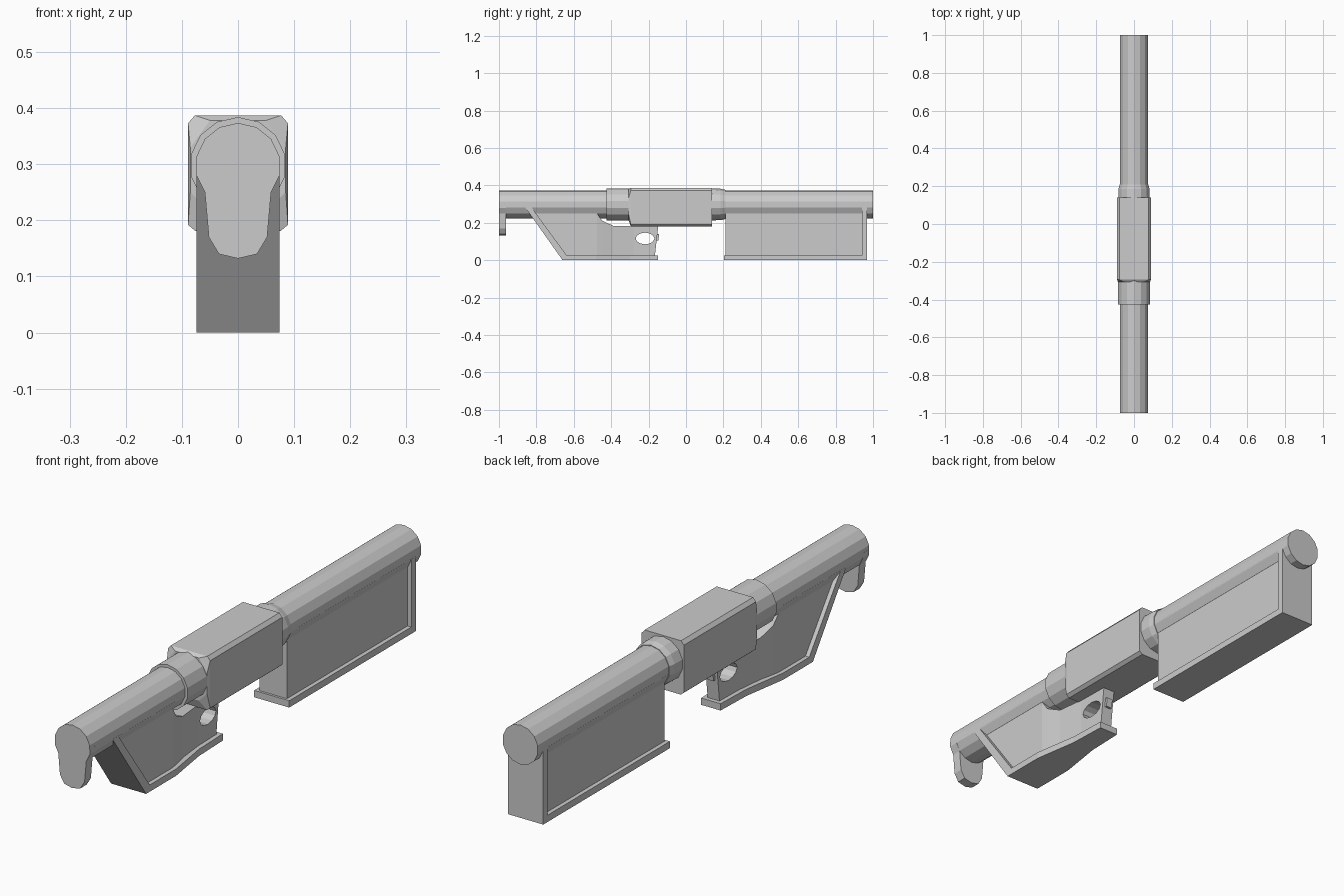
import bpy, bmesh, math

if "Cube" in bpy.data.objects:
    bpy.data.objects.remove(bpy.data.objects["Cube"])


def loft(name, sections):
    """Skin a list of equal-length closed sections and cap both ends."""
    bm = bmesh.new()
    rings = [[bm.verts.new(p) for p in s] for s in sections]
    n = len(rings[0])
    for a, b in zip(rings, rings[1:]):
        for i in range(n):
            j = (i + 1) % n
            bm.faces.new((a[i], a[j], b[j], b[i]))
    bm.faces.new(rings[0])
    bm.faces.new(rings[-1])
    bmesh.ops.recalc_face_normals(bm, faces=bm.faces)
    me = bpy.data.meshes.new(name)
    bm.to_mesh(me)
    bm.free()
    ob = bpy.data.objects.new(name, me)
    bpy.context.collection.objects.link(ob)
    return ob


def ring(y, r, n=14, z=0.298):
    return [(r * math.cos(math.pi * (2 * i + 1) / n), y,
             z + r * math.sin(math.pi * (2 * i + 1) / n)) for i in range(n)]


def extrude_x(name, profile, w):
    return loft(name, [[(x, y, z) for y, z in profile] for x in (-w, w)])


def mirrored(y, half):
    """Front section at y from its right-hand half, bottom to top."""
    return [(x, y, z) for x, z in half] + [(-x, y, z) for x, z in reversed(half)]


def column(low, mid, top):
    """Six-point upright section from three (half width, y, z) levels."""
    right = [low, mid, top]
    return right + [(-x, y, z) for x, y, z in reversed(right)]


# Long tube and the two collars
loft("main_tube", [ring(-1, 0.0755), ring(1, 0.0755)])
loft("rear_collar", [ring(-0.425, 0.086), ring(-0.28, 0.086)])
loft("front_collar", [ring(0.13, 0.085), ring(0.185, 0.084), ring(0.21, 0.078)])

# Central housing with chamfered corners and a tapered rear edge
box = [(0.076, 0.181), (0.089, 0.192), (0.089, 0.373), (0.077, 0.387)]
rear = [(0.05, 0.215), (0.085, 0.25), (0.085, 0.33), (0.05, 0.378)]
loft("central_housing", [mirrored(-0.308, rear), mirrored(-0.295, box), mirrored(0.14, box)])

# Hanging tab at the rear end
tab = [(0.034, 0.14), (0.052, 0.17), (0.059, 0.25), (0.074, 0.28), (0.074, 0.30)]
sections = []
for y in (-1, -0.962):
    sections.append([(0, y, 0.132)] + mirrored(y, tab))
loft("rear_tab", sections)

# Forward block: recessed panel inside an L-shaped rim
loft("forward_panel", [column((0.058, y, 0.01), (0.058, y, 0.255), (0.074, y, 0.285))
                       for y in (0.212, 0.95)])
extrude_x("forward_rim", [(0.203, 0), (0.967, 0), (0.967, 0.285), (0.94, 0.285),
                          (0.94, 0.026), (0.203, 0.026)], 0.074)

# Rear grip: panel narrowing toward the trigger
cols = [column((0.058, -0.645, 0.01), (0.058, -0.82, 0.255), (0.074, -0.842, 0.285)),
        column((0.058, -0.48, 0.01), (0.058, -0.48, 0.255), (0.074, -0.48, 0.285))]
for y, mid, top, w in ((-0.475, 0.22, 0.25, 0.058), (-0.45, 0.19, 0.212, 0.053),
                       (-0.39, 0.165, 0.184, 0.04), (-0.28, 0.155, 0.183, 0.028)):
    cols.append(column((w, y, 0.01), (w, y, mid), (w, y, top)))
cols.append(column((0.025, -0.168, 0.01), (0.025, -0.152, 0.15), (0.025, -0.148, 0.186)))
grip = loft("grip_panel", cols)

# Finger opening cut through the grip
cutter = extrude_x("finger_cutter", [
    (-0.219 + 0.05 * math.cos(math.tau * i / 12), 0.116 + 0.031 * math.sin(math.tau * i / 12))
    for i in range(12)], 0.2)
cutter.hide_render = True
cutter.hide_viewport = True
mod = grip.modifiers.new("finger_opening", 'BOOLEAN')
mod.operation = 'DIFFERENCE'
mod.solver = 'EXACT'
mod.object = cutter

# Rear grip rim: slanted bar and tapering foot
extrude_x("grip_rear_rim", [(-0.862, 0.285), (-0.66, 0), (-0.638, 0.026), (-0.828, 0.285)], 0.074)
foot = [[(x, yb, 0), (x, yt, 0.026), (-x, yt, 0.026), (-x, yb, 0)] for yb, yt, x in
        ((-0.66, -0.642, 0.074), (-0.48, -0.48, 0.074), (-0.3, -0.3, 0.046), (-0.15, -0.15, 0.041))]
loft("grip_foot", foot)

# Small button on the front of the grip
extrude_x("front_button", [(-0.165, 0.105), (-0.148, 0.105), (-0.143, 0.14), (-0.16, 0.142)], 0.013)
